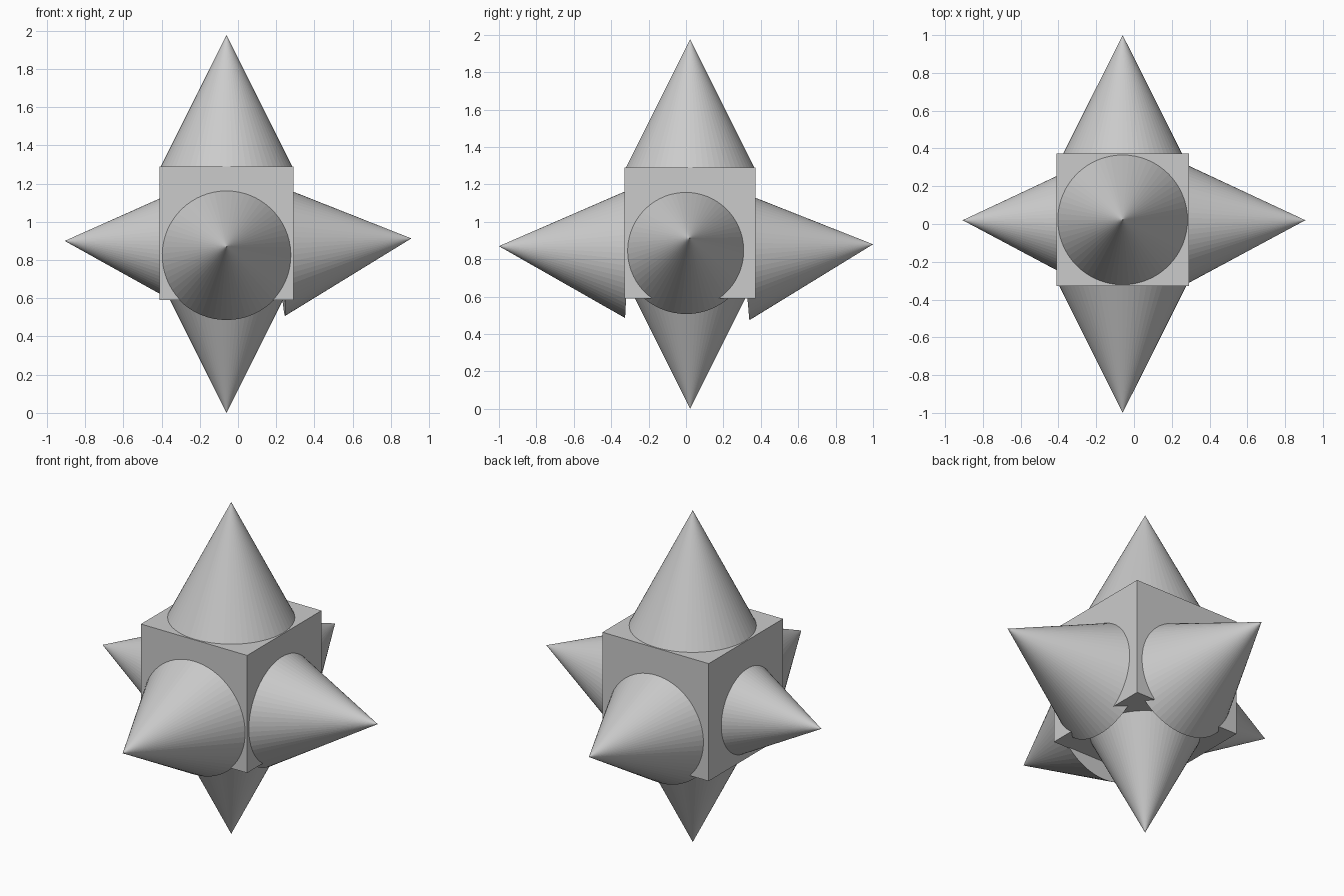
import bpy
import bmesh
from mathutils import Vector

default = bpy.data.objects.get("Cube")
if default:
    bpy.data.objects.remove(default, do_unlink=True)

GREY = (0.6, 0.6, 0.6, 1.0)
mat = bpy.data.materials.new("plain grey")
mat.use_nodes = True
mat.diffuse_color = GREY
mat.node_tree.nodes["Principled BSDF"].inputs["Base Color"].default_value = GREY

RADIUS, HEIGHT, SIDES = 0.347, 0.694, 64


def add_object(name, bm):
    mesh = bpy.data.meshes.new(name)
    bm.to_mesh(mesh)
    bm.free()
    mesh.materials.append(mat)
    obj = bpy.data.objects.new(name, mesh)
    bpy.context.collection.objects.link(obj)
    return obj


def spike(name, tip, direction):
    """Closed cone whose tip is at `tip`, pointing along `direction`."""
    bm = bmesh.new()
    bmesh.ops.create_cone(bm, cap_ends=True, segments=SIDES,
                          radius1=RADIUS, radius2=0, depth=HEIGHT)
    bmesh.ops.translate(bm, verts=bm.verts, vec=(0, 0, -HEIGHT / 2))
    obj = add_object(name, bm)
    obj.rotation_mode = 'QUATERNION'
    obj.rotation_quaternion = Vector(direction).to_track_quat('Z', 'Y')
    obj.location = tip


# Central block
bm = bmesh.new()
bmesh.ops.create_cube(bm, size=0.7)
block = add_object("central_block", bm)
block.location = (-0.06, 0.022, 0.94)

# Upright spikes
spike("top_spike", (-0.06, 0.022, 1.977), (0, 0, 1))
spike("bottom_spike", (-0.06, 0.022, 0), (0, 0, -1))

# Side spikes, each tilted slightly upward
spike("front_spike", (-0.06, -1, 0.87), (0, -1, 0.054))
spike("back_spike", (-0.06, 1, 0.88), (0, 1, 0.087))
spike("left_spike", (0.907, 0.02, 0.913), (1, 0.028, 0.087))
spike("right_spike", (-0.907, 0.02, 0.9), (-1, 0.025, 0.044))
